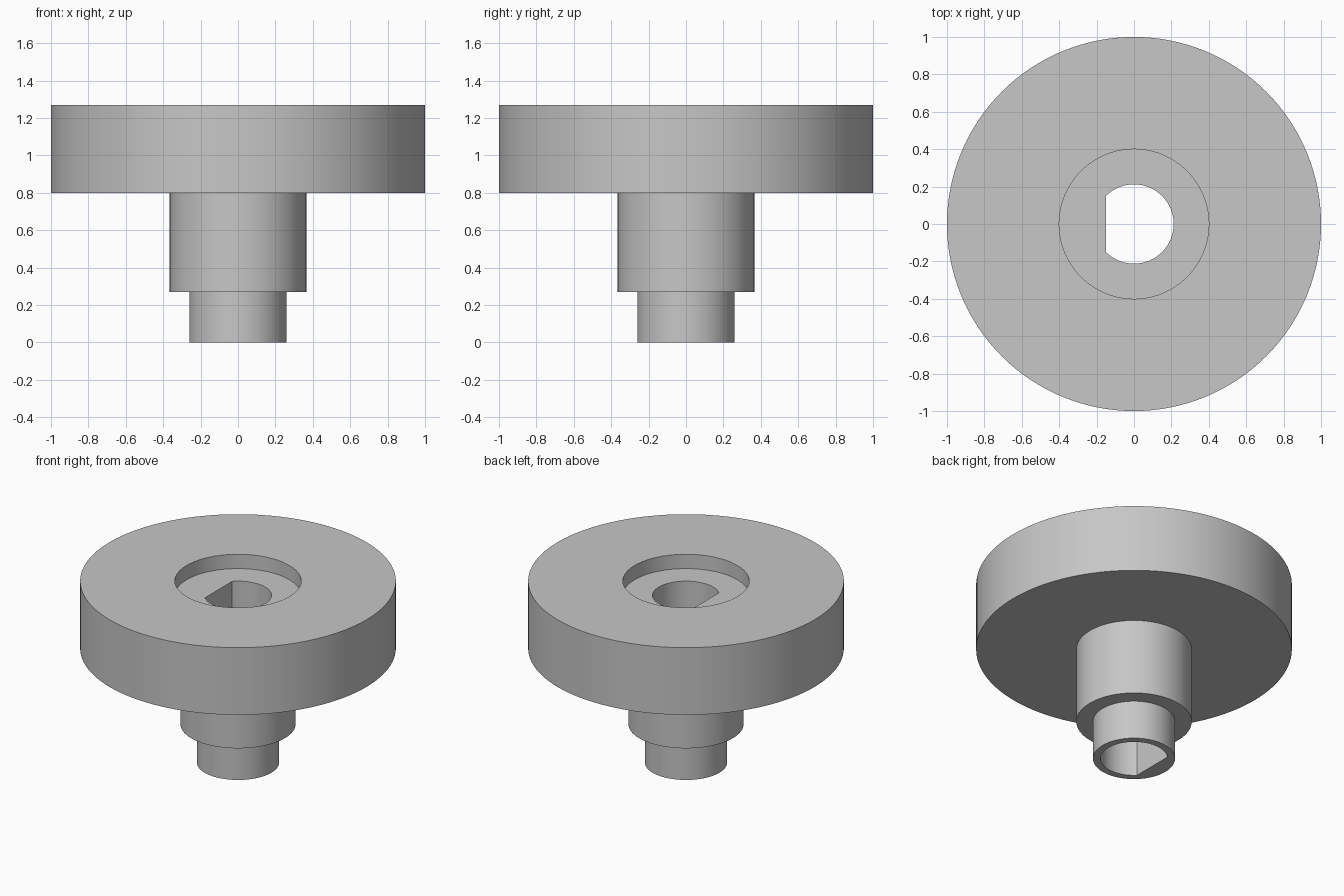
import bpy, bmesh
from math import cos, sin, pi, radians

if "Cube" in bpy.data.objects:
    bpy.data.objects.remove(bpy.data.objects["Cube"], do_unlink=True)

SEGMENTS = 128
BORE_RADIUS = 0.212
BORE_FLAT = BORE_RADIUS * cos(pi / 4)   # flat wall of the D-shaped bore, on -x


def round_ring(bm, radius, z):
    angles = [2 * pi * i / SEGMENTS for i in range(SEGMENTS)]
    return [bm.verts.new((radius * cos(a), radius * sin(a), z)) for a in angles]


def bore_ring(bm, z):
    ring = round_ring(bm, BORE_RADIUS, z)
    for v in ring:
        if v.co.x < -BORE_FLAT:
            v.co *= BORE_FLAT / -v.co.x
            v.co.z = z
    return ring


# Grey material
grey = bpy.data.materials.new("light grey")
grey.use_nodes = True
colour = (0.57, 0.57, 0.57, 1)
grey.diffuse_color = colour
grey.node_tree.nodes["Principled BSDF"].inputs["Base Color"].default_value = colour

# Stepped outside: lower spigot, hub, wide flange, round recess in the top
outline = [(0.26, 0), (0.26, 0.27), (0.365, 0.27), (0.365, 0.80),
           (1.0, 0.80), (1.0, 1.27), (0.40, 1.27), (0.40, 1.17)]
bm = bmesh.new()
rings = [round_ring(bm, r, z) for r, z in outline]

# D-shaped bore from the recess floor through to the bottom
rings += [bore_ring(bm, 1.17), bore_ring(bm, 0)]

# Skin between neighbouring rings, closing the last one to the first
for k, lower in enumerate(rings):
    upper = rings[(k + 1) % len(rings)]
    for i in range(SEGMENTS):
        j = (i + 1) % SEGMENTS
        bm.faces.new((lower[i], lower[j], upper[j], upper[i]))
bmesh.ops.recalc_face_normals(bm, faces=bm.faces)

mesh = bpy.data.meshes.new("flanged_hub")
bm.to_mesh(mesh)
bm.free()
mesh.materials.append(grey)
hub = bpy.data.objects.new("flanged_hub", mesh)
bpy.context.collection.objects.link(hub)

# Smooth round walls with crisp edges
bpy.ops.object.select_all(action="DESELECT")
hub.select_set(True)
bpy.context.view_layer.objects.active = hub
bpy.ops.object.shade_smooth_by_angle(angle=radians(30))
